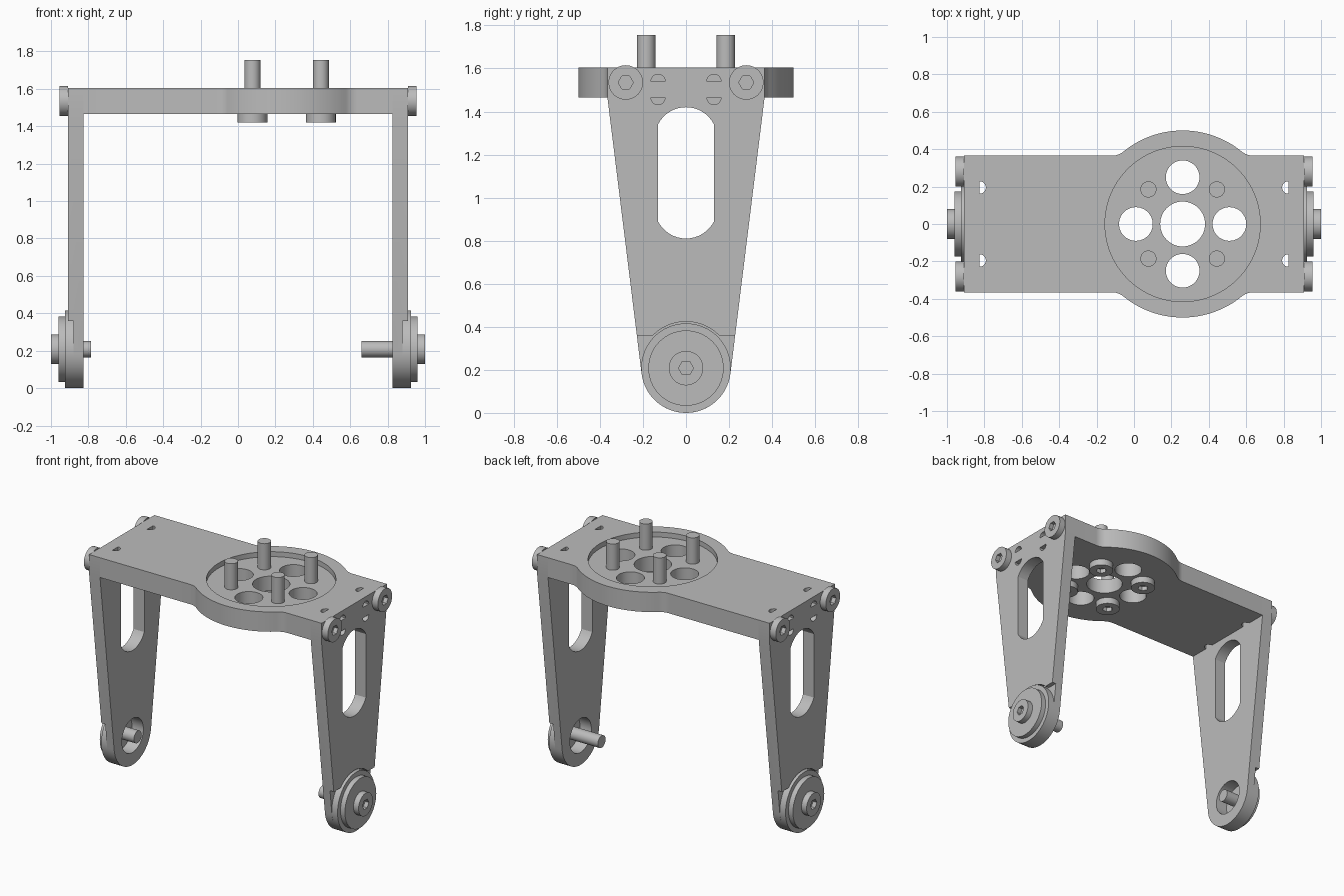
import bpy, bmesh
from math import sin, cos, pi, atan2, sqrt, radians

cube = bpy.data.objects.get("Cube")
if cube:
    bpy.data.objects.remove(cube, do_unlink=True)

grey = bpy.data.materials.new("satin grey")
grey.use_nodes = True
grey.diffuse_color = (0.5, 0.5, 0.5, 1)
grey.node_tree.nodes["Principled BSDF"].inputs["Base Color"].default_value = (0.5, 0.5, 0.5, 1)


def arc(u, v, r, a0, a1, n):
    return [(u + r * cos(a0 + (a1 - a0) * i / n), v + r * sin(a0 + (a1 - a0) * i / n))
            for i in range(n + 1)]


def circle(u, v, r, n=48):
    return arc(u, v, r, 0, 2 * pi, n)[:-1]


def prism(name, pts, w0, w1, axis):
    """Extrude a 2D outline along x (outline in y, z) or z (outline in x, y)."""
    bm = bmesh.new()
    place = (lambda p, w: (w, *p)) if axis == "x" else (lambda p, w: (*p, w))
    ends = [[bm.verts.new(place(p, w)) for p in pts] for w in (w0, w1)]
    for ring in ends:
        bm.faces.new(ring)
    for i in range(len(pts)):
        j = (i + 1) % len(pts)
        bm.faces.new((ends[0][i], ends[0][j], ends[1][j], ends[1][i]))
    bmesh.ops.recalc_face_normals(bm, faces=bm.faces)
    mesh = bpy.data.meshes.new(name)
    bm.to_mesh(mesh)
    bm.free()
    mesh.materials.append(grey)
    ob = bpy.data.objects.new(name, mesh)
    bpy.context.collection.objects.link(ob)
    return ob


def combine(ob, others, operation="DIFFERENCE"):
    """Cut or join helper solids into a part, then discard the helpers."""
    for other in others:
        mod = ob.modifiers.new("bool", "BOOLEAN")
        mod.operation, mod.solver, mod.object = operation, "EXACT", other
    bpy.context.view_layer.update()
    mesh = bpy.data.meshes.new_from_object(
        ob.evaluated_get(bpy.context.evaluated_depsgraph_get()))
    ob.modifiers.clear()
    ob.data = mesh
    for other in others:
        bpy.data.objects.remove(other, do_unlink=True)


def screw(name, u, v, r, w0, w1, axis, tip=None, shaft=0.043):
    """Cylinder head from w0 to outer face w1, hex socket, optional shaft to tip."""
    head = prism(name, circle(u, v, r), w0, w1, axis)
    depth = 0.03 if w1 > w0 else -0.03
    combine(head, [prism("cutter", circle(u, v, 0.035, 6), w1 - depth, w1 + depth, axis)])
    if tip is not None:
        prism(name + "_shaft", circle(u, v, shaft, 32), w0, tip, axis)


# Top plate: rectangle blended into a round horn seat
CX, HALF, R, FILLET = 0.26, 0.365, 0.5, 0.1
BOT, TOP, IN, OUT = 1.465, 1.605, 0.825, 0.91
fy = HALF + FILLET
fx = sqrt((R + FILLET) ** 2 - fy ** 2)
ang = atan2(fy, fx)
upper = [(IN, HALF)]
upper += arc(CX + fx, fy, FILLET, -pi / 2, ang - pi, 8)
upper[1:] = upper[1:]
upper += arc(CX, 0, R, ang, pi - ang, 32)[1:-1]
upper += arc(CX - fx, fy, FILLET, -ang, -pi / 2, 8)
upper += [(-IN, HALF)]
plate = prism("top_plate", upper + [(x, -y) for x, y in reversed(upper)], BOT, TOP, "z")

holes = [(CX, 0, 0.12)]
holes += [(CX + 0.25 * cos(k * pi / 2), 0.25 * sin(k * pi / 2), 0.09) for k in range(4)]
holes += [(sx * IN, sy * 0.195, 0.033) for sx in (-1, 1) for sy in (-1, 1)]
cutters = [prism("cutter", circle(x, y, r), BOT - 0.1, TOP + 0.1, "z") for x, y, r in holes]
cutters.append(prism("cutter", circle(CX, 0, 0.415, 96), TOP - 0.035, TOP + 0.1, "z"))
combine(plate, cutters)

# Four upright bolts through the horn seat
for sx in (-1, 1):
    for sy in (-1, 1):
        screw("horn_bolt", CX + sx * 0.183, sy * 0.185, 0.08, BOT, 1.42, "z", 1.755)

# Legs with pivot bosses, mirrored left and right
PZ, PR = 0.208, 0.208
for s, side in ((1, "left"), (-1, "right")):
    lean = radians(7)
    outline = [(-HALF, TOP), (-HALF, BOT)]
    outline += arc(0, PZ, PR, pi + lean, 2 * pi - lean, 32)
    outline += [(HALF, BOT), (HALF, TOP)]
    leg = prism(side + "_leg", outline, s * IN, s * OUT, "x")

    # Long window with shallow arched ends
    span = atan2(0.13, 0.066)
    window = arc(0, 1.274, 0.146, pi / 2 - span, pi / 2 + span, 16)
    window += arc(0, 0.956, 0.146, -pi / 2 - span, -pi / 2 + span, 16)
    cuts = [prism("cutter", window, s * 0.7, s * 1.0, "x")]
    # Half-round pockets beside the upper screws
    for y in (-0.13, 0.13):
        cuts.append(prism("cutter", arc(y, 1.54, 0.033, 0, pi, 16), s * 0.85, s, "x"))
        cuts.append(prism("cutter", arc(y, BOT, 0.033, pi, 2 * pi, 16), s * 0.85, s, "x"))
    # Thinned foot around the pivot, and the bore on its inner face
    cuts.append(prism("cutter", circle(0, PZ, 0.216, 64), s * 0.88, s, "x"))
    cuts.append(prism("cutter", [(-1, -1), (1, -1), (1, 0.36), (-1, 0.36)], s * 0.88, s, "x"))
    cuts.append(prism("cutter", circle(0, PZ, 0.12), s * 0.7, s, "x"))
    combine(leg, cuts)

    boss = prism(side + "_pivot_boss", circle(0, PZ, PR, 64), s * 0.88, s * 0.925, "x")
    combine(boss, [prism("cutter", circle(0, PZ, 0.12), s * 0.7, s * 0.915, "x")])
    prism(side + "_pivot_cap", circle(0, PZ, 0.175, 64), s * 0.925, s * 0.96, "x")
    pin_tip = 0.66 if s > 0 else -0.785
    screw(side + "_pivot_screw", 0, PZ, 0.08, s * 0.96, s * 1.0, "x", pin_tip)
    for y in (-0.28, 0.28):
        screw(side + "_plate_screw", y, 1.535, 0.08, s * OUT, s * 0.955, "x")

# Smooth rounds, crisp edges
bpy.ops.object.select_all(action="DESELECT")
for ob in bpy.context.scene.objects:
    if ob.type == "MESH":
        ob.select_set(True)
        bpy.context.view_layer.objects.active = ob
bpy.ops.object.shade_smooth_by_angle(angle=radians(30))
